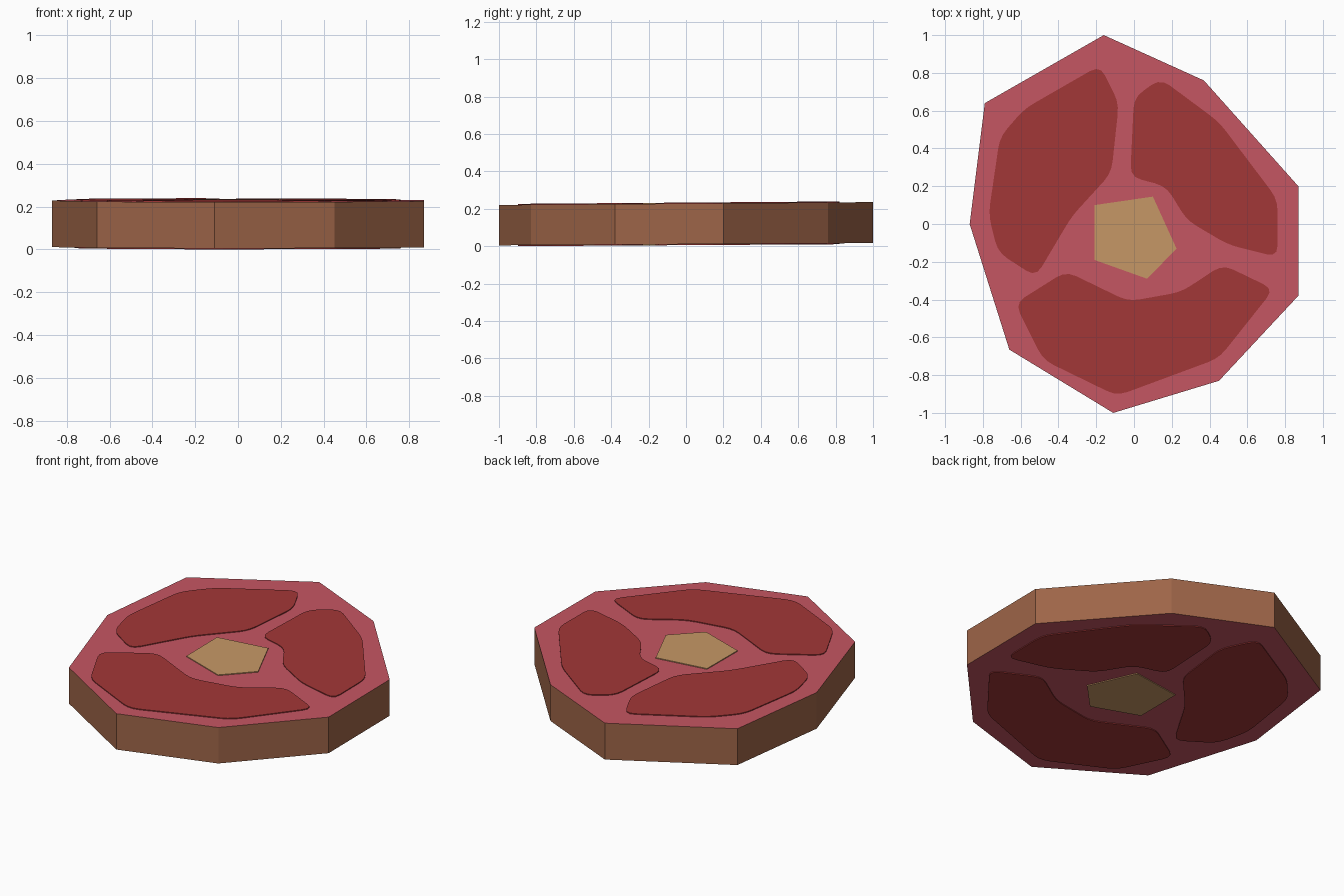
import bpy, bmesh
from mathutils import Vector

if "Cube" in bpy.data.objects:
    bpy.data.objects.remove(bpy.data.objects["Cube"])


def srgb(r, g, b):
    def lin(c):
        c /= 255
        return c / 12.92 if c <= 0.04045 else ((c + 0.055) / 1.055) ** 2.4
    return (lin(r), lin(g), lin(b), 1)


def material(name, rgb):
    m = bpy.data.materials.new(name)
    m.diffuse_color = srgb(*rgb)
    m.use_nodes = True
    m.node_tree.nodes["Principled BSDF"].inputs["Base Color"].default_value = m.diffuse_color
    return m


FAT = material("pink fat", (198, 86, 98))
RIND = material("brown crust", (158, 101, 72))
MEAT = material("red meat", (163, 55, 55))
BONE = material("tan bone", (199, 152, 102))


# The slab is very slightly tilted from front to back
def top_z(y):
    return 0.2285 + 0.0075 * y


def bottom_z(y):
    return 0.011 + 0.006 * y


def round_corners(points, r=0.06, steps=3):
    out, n = [], len(points)
    for i in range(n):
        a, p, b = (Vector(points[(i + k) % n]) for k in (-1, 0, 1))
        s = p + (a - p).normalized() * r
        e = p + (b - p).normalized() * r
        for k in range(steps + 1):
            t = k / steps
            out.append(s * (1 - t) ** 2 + p * 2 * t * (1 - t) + e * t * t)
    return out


def prism(name, outline, low, high, mats):
    """Extruded outline; caps use the first material, walls the last."""
    bm = bmesh.new()
    lo = [bm.verts.new((x, y, low(y))) for x, y in outline]
    hi = [bm.verts.new((x, y, high(y))) for x, y in outline]
    bm.faces.new(lo)
    bm.faces.new(hi)
    n = len(outline)
    for i in range(n):
        j = (i + 1) % n
        f = bm.faces.new((lo[i], lo[j], hi[j], hi[i]))
        f.material_index = len(mats) - 1
    bmesh.ops.recalc_face_normals(bm, faces=bm.faces)
    me = bpy.data.meshes.new(name)
    bm.to_mesh(me)
    bm.free()
    for m in mats:
        me.materials.append(m)
    ob = bpy.data.objects.new(name, me)
    bpy.context.collection.objects.link(ob)


# Slab with crust around the edge
slab = [(-0.16, 1.0), (0.37, 0.76), (0.87, 0.20), (0.87, -0.38), (0.45, -0.83),
        (-0.11, -1.0), (-0.66, -0.665), (-0.87, 0.0), (-0.79, 0.64)]
prism("steak_slab", slab, bottom_z, top_z, [FAT, RIND])

# Muscle patches and bone, as thin plates on both cut sides
left = [(-0.18, 0.84), (-0.08, 0.64), (-0.12, 0.27), (-0.33, 0.04), (-0.52, -0.28),
        (-0.72, -0.15), (-0.77, 0.05), (-0.71, 0.46), (-0.58, 0.61)]
right = [(0.14, 0.77), (0.0, 0.67), (-0.02, 0.25), (0.17, 0.20), (0.28, 0.02),
         (0.50, -0.11), (0.76, -0.175), (0.76, 0.13), (0.45, 0.54)]
front = [(-0.36, -0.25), (-0.03, -0.41), (0.25, -0.36), (0.47, -0.215), (0.74, -0.345),
         (0.45, -0.71), (-0.09, -0.91), (-0.48, -0.72), (-0.63, -0.42)]
bone = [(-0.21, 0.10), (0.10, 0.145), (0.225, -0.13), (0.07, -0.29), (-0.21, -0.19)]

parts = [("left_meat", round_corners(left), MEAT), ("right_meat", round_corners(right), MEAT),
         ("front_meat", round_corners(front), MEAT), ("bone", bone, BONE)]
for name, outline, mat in parts:
    prism(name + "_top", outline, lambda y: top_z(y) - 0.001, lambda y: top_z(y) + 0.005, [mat])
    prism(name + "_bottom", outline, lambda y: bottom_z(y) - 0.005,
          lambda y: bottom_z(y) + 0.001, [mat])
